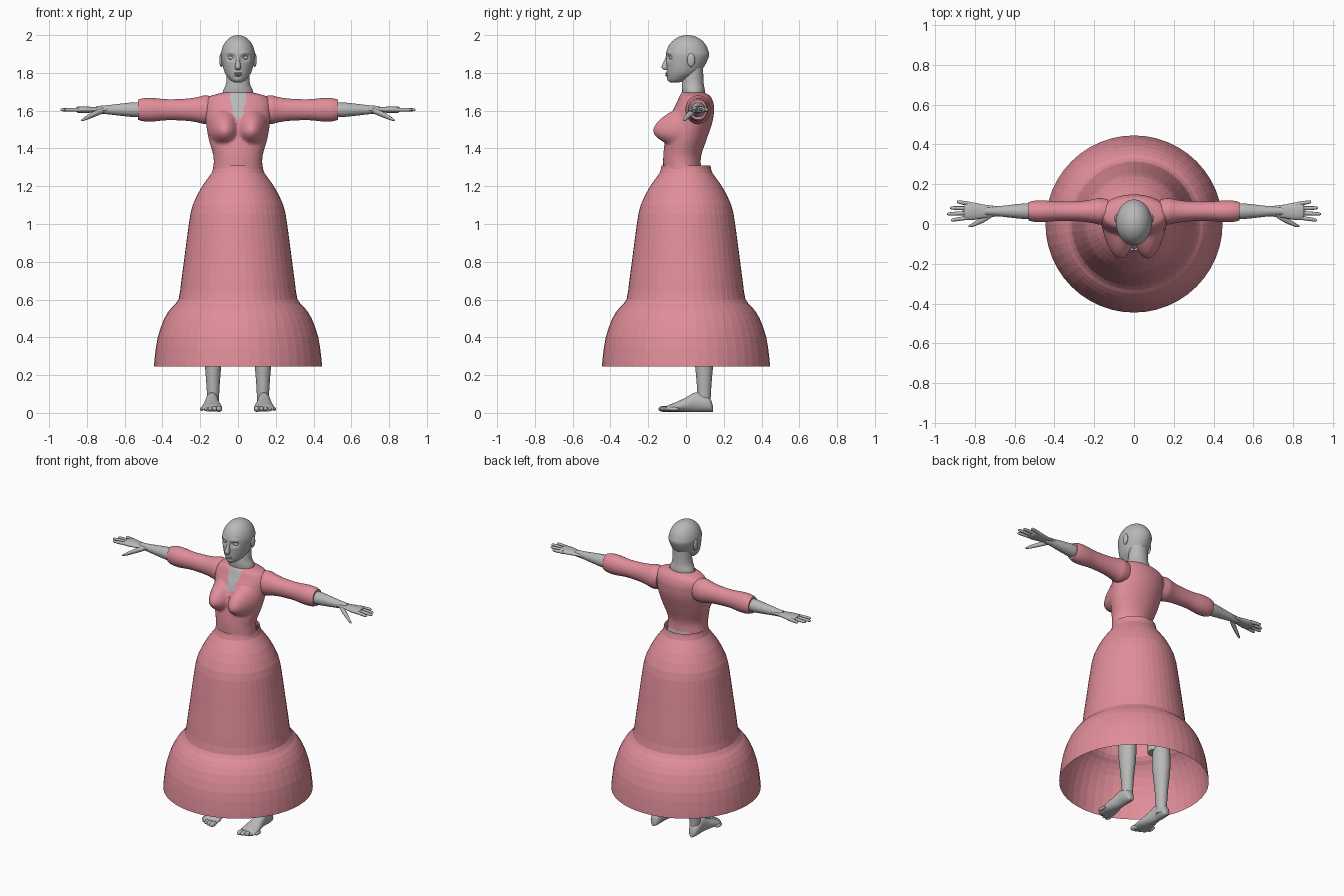
import bpy, bmesh, math
from mathutils import Vector

default_cube = bpy.data.objects.get("Cube")
if default_cube:
    bpy.data.objects.remove(default_cube, do_unlink=True)


def material(name, *colour):
    made = bpy.data.materials.new(name)
    made.use_nodes = True
    made.diffuse_color = (*colour, 1)
    made.node_tree.nodes["Principled BSDF"].inputs["Base Color"].default_value = (*colour, 1)
    return made


SKIN = material("grey skin", .48, .48, .48)
CLOTH = material("rose cloth", .75, .27, .32)


def place(axis, along, first, second):
    """Turn a ring position into x, y, z for a loft along the named axis."""
    if axis == "x":
        return Vector((along, first, second))
    if axis == "y":
        return Vector((first, along, second))
    return Vector((first, second, along))


def resample(rows, steps):
    """Smooth curve through the rows."""
    result = []
    last = len(rows) - 1
    for i in range(last):
        columns = list(zip(rows[max(i - 1, 0)], rows[i], rows[i + 1], rows[min(i + 2, last)]))
        for k in range(steps):
            t = k / steps
            result.append([b + t * (c - a + t * (2 * a - 5 * b + 4 * c - d + t * (3 * (b - c) + d - a))) / 2
                           for a, b, c, d in columns])
    return result + [rows[-1]]


def loft(name, axis, rows, colour, sides=24, steps=4, mirror=1, cap=True, smooth=True):
    """Skin elliptical rings; a row is position, two centre values and two radii."""
    bm = bmesh.new()
    rings = []
    for along, first, second, wide, deep in resample(rows, steps):
        ring = []
        for k in range(sides):
            angle = math.tau * k / sides
            point = place(axis, along, first + wide * math.cos(angle), second + deep * math.sin(angle))
            point.x *= mirror
            ring.append(bm.verts.new(point))
        rings.append(ring)
    for lower, upper in zip(rings, rings[1:]):
        for k in range(sides):
            bm.faces.new((lower[k - 1], lower[k], upper[k], upper[k - 1]))
    if cap:
        bm.faces.new(rings[0])
        bm.faces.new(rings[-1])
    bmesh.ops.recalc_face_normals(bm, faces=bm.faces)
    for face in bm.faces:
        face.smooth = smooth
    mesh = bpy.data.meshes.new(name)
    bm.to_mesh(mesh)
    bm.free()
    mesh.materials.append(colour)
    if smooth:
        mesh.set_sharp_from_angle(angle=math.radians(50))
    part = bpy.data.objects.new(name, mesh)
    bpy.context.collection.objects.link(part)
    return part


def tube(name, axis, centre, pairs, colour, squash=1, **options):
    """Loft along a straight centre line from pairs of position and radius."""
    return loft(name, axis, [(along, *centre, r, r * squash) for along, r in pairs], colour, **options)


def front_back(rows):
    """Rows of height, half width, front and back become loft rows."""
    return [(z, 0, (front + back) / 2, wide, (back - front) / 2) for z, wide, front, back in rows]


def ellipsoid(name, centre, radii):
    bpy.ops.mesh.primitive_uv_sphere_add(segments=20, ring_count=12, radius=1, location=centre, scale=radii)
    part = bpy.context.object
    part.name = name
    part.data.materials.append(SKIN)
    part.data.shade_smooth()


def bump(part, x, z, wide, high, amount, rise=1):
    """Push a mirrored pair of rounded areas of the front along y."""
    for vertex in part.data.vertices:
        across = (abs(vertex.co.x) - x) / wide
        up = (vertex.co.z - z) / high
        if up > 0:
            up /= rise
        distance = across ** 2 + up ** 2
        if distance < 1 and vertex.co.y < 0:
            vertex.co.y += amount * (1 - distance)


# Skirt: faceted bell, open below
tube("skirt", "z", (0, 0), [(.245, .445), (.3, .44), (.4, .425), (.5, .39), (.56, .35), (.6, .315), (.7, .3),
                            (.85, .28), (1, .26), (1.1, .24), (1.2, .19), (1.27, .14), (1.31, .13)],
     CLOTH, sides=48, steps=2, cap=False, smooth=False)

# Bodice with bust
bodice = loft("bodice", "z", front_back([
    (1.29, .13, -.12, .08), (1.36, .13, -.12, .08), (1.45, .155, -.11, .11), (1.54, .17, -.09, .14),
    (1.6, .176, -.07, .148), (1.64, .175, -.05, .145), (1.675, .15, -.035, .13), (1.695, .083, -.024, .1)]),
    CLOTH, sides=96, steps=7, cap=False)
bump(bodice, .082, 1.5, .08, .075, -.085, rise=1.4)

# Neck opening: cut the outline into the bodice front and colour the inside
outline = [(0, 1.55), (.03, 1.58), (.03, 1.62), (.045, 1.66), (.04, 1.7)]
edges = list(zip(outline, outline[1:]))


def near_opening(face):
    centre = face.calc_center_median()
    return centre.y < 0 and abs(centre.x) < .06 and centre.z > 1.53


def inside_opening(face):
    centre = face.calc_center_median()
    return any(low <= centre.z <= high and abs(centre.x) < start + (end - start) * (centre.z - low) / (high - low)
               for (start, low), (end, high) in edges)


bm = bmesh.new()
bm.from_mesh(bodice.data)
cuts = []
for (start, low), (end, high) in edges:
    cuts.append(((0, 0, low), (0, 0, 1)))
    for side in (1, -1):
        cuts.append(((side * start, 0, low), (side * (high - low), 0, start - end)))
for point, normal in cuts:
    faces = [face for face in bm.faces if near_opening(face)]
    geometry = set(faces)
    for face in faces:
        geometry.update(face.edges, face.verts)
    bmesh.ops.bisect_plane(bm, geom=list(geometry), dist=1e-5, plane_co=point,
                           plane_no=Vector(normal).normalized())
bodice.data.materials.append(SKIN)
for face in bm.faces:
    if near_opening(face) and inside_opening(face):
        face.material_index = 1
bm.to_mesh(bodice.data)
bm.free()

# Neck, then the head as a jaw that runs into a round dome
loft("neck", "z", front_back([(1.65, .075, -.01, .09), (1.7, .08, -.02, .1), (1.75, .062, -.02, .093),
                              (1.85, .06, 0, .09)]), SKIN, sides=32)
jaw = front_back([(1.748, .014, -.08, -.045), (1.757, .034, -.09, -.01), (1.775, .052, -.097, .03),
                  (1.8, .069, -.1, .07), (1.84, .082, -.103, .1)])
dome = []
for step in range(7):
    angle = math.radians(14.9 * step)
    dome.append((1.89 + .11 * math.sin(angle), 0, .008, .09 * math.cos(angle), .114 * math.cos(angle)))
head = loft("head", "z", jaw + dome, SKIN, sides=80, steps=5)

# Face: eye sockets, brows, chin, mouth and nose
bump(head, .037, 1.88, .028, .02, .014)
bump(head, .04, 1.907, .03, .012, -.004)
bump(head, 0, 1.765, .025, .015, -.005)
bump(head, 0, 1.793, .03, .017, -.005)
loft("nose", "z", [(1.895, 0, -.096, .009, .008), (1.865, 0, -.103, .01, .012), (1.83, 0, -.11, .016, .02),
                   (1.815, 0, -.104, .011, .01)], SKIN)
ellipsoid("upper_lip", (0, -.1, 1.797), (.023, .01, .006))
ellipsoid("lower_lip", (0, -.1, 1.787), (.02, .01, .006))

for name, side in (("left", 1), ("right", -1)):
    ellipsoid(name + "_eye", (side * .037, -.077, 1.88), (.017, .013, .01))
    ellipsoid(name + "_ear", (side * .089, .027, 1.868), (.01, .021, .036))

    # Sleeve, forearm and palm
    arm = (.064, 1.605)
    tube(name + "_sleeve", "x", arm, [(.53, .046), (.5, .053), (.45, .054), (.37, .048), (.27, .051),
                                      (.21, .059), (.175, .066), (.13, .06)],
         CLOTH, squash=1.15, sides=32, mirror=side)
    tube(name + "_forearm", "x", arm, [(.48, .039), (.55, .039), (.63, .031), (.7, .023), (.75, .02)],
         SKIN, mirror=side)
    tube(name + "_palm", "x", arm, [(.68, .025), (.75, .033), (.81, .044), (.845, .042), (.855, .03)],
         SKIN, squash=.4, mirror=side)

    # Fingers fan out from the palm
    tips = {"little": .89, "ring": .925, "middle": .94, "index": .92}
    for i, (finger, tip) in enumerate(tips.items()):
        root = .82
        rows = []
        for t, radius in ((0, .011), (.5, .01), (.9, .008), (1, .003)):
            spread = (.036 - .022 * i) + t * (.012 - .009 * i)
            rows.append((root + (tip - root) * t, arm[0] + spread, arm[1], radius, radius))
        loft(f"{name}_{finger}_finger", "x", rows, SKIN, sides=12, mirror=side)
    loft(name + "_thumb", "x", [(.71, .05, 1.6, .012, .012), (.75, .027, 1.587, .016, .016),
                                (.81, -.004, 1.558, .01, .01), (.832, -.012, 1.547, .003, .003)],
         SKIN, sides=12, mirror=side)

    # Leg, foot and toes
    tube(name + "_calf", "z", (.132, .096), [(.03, .03), (.11, .033), (.2, .039), (.36, .052), (.52, .047)],
         SKIN, squash=1.1, mirror=side)
    tube(name + "_thigh", "z", (.115, .06), [(.46, .046), (.7, .068), (.95, .09)], SKIN, mirror=side)
    foot = [(.142, .012, .016), (.13, .027, .034), (.1, .034, .045), (.05, .034, .051), (0, .042, .038),
            (-.05, .052, .026), (-.09, .054, .018), (-.108, .045, .011)]
    loft(name + "_foot", "y", [(y, .138, high + .006, wide, high) for y, wide, high in foot], SKIN, mirror=side)
    for i, toe in enumerate(("big", "second", "third", "fourth", "little")):
        size = .016 - .0015 * i
        ellipsoid(f"{name}_{toe}_toe", (side * (.1 + .023 * i), .003 * i * i - .115, .021), (size, .031, size))

# Hips inside the skirt
tube("hips", "z", (0, 0), [(.9, .1), (1, .17), (1.1, .17), (1.2, .14), (1.3, .115)], SKIN, squash=.7)
